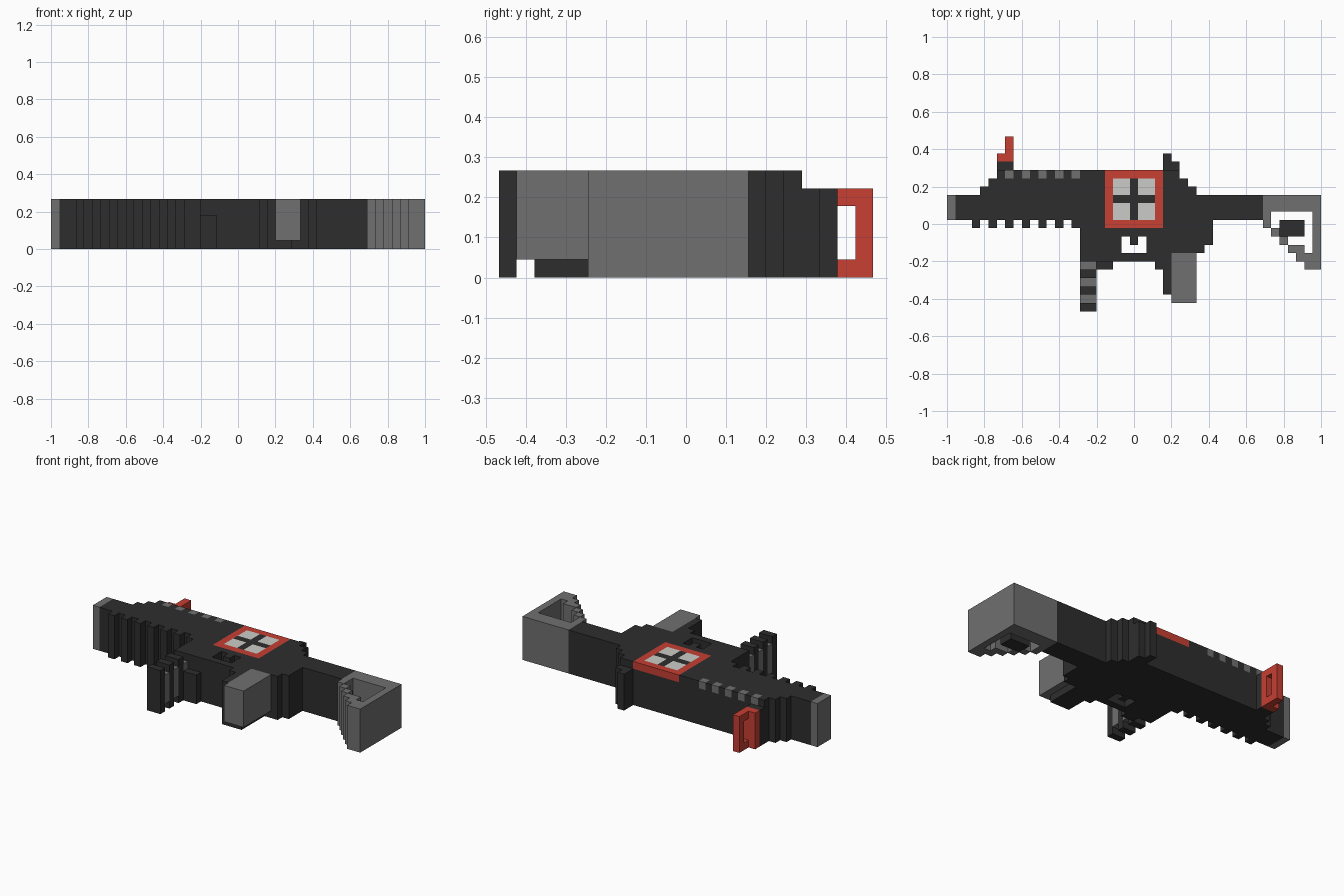
import bpy, bmesh

if "Cube" in bpy.data.objects:
    bpy.data.objects.remove(bpy.data.objects["Cube"])

U = 2 / 45  # one block; the model is 45 x 21 x 6 blocks


def material(name, rgb):
    m = bpy.data.materials.new(name)
    m.diffuse_color = (*rgb, 1)
    m.use_nodes = True
    m.node_tree.nodes["Principled BSDF"].inputs["Base Color"].default_value = m.diffuse_color
    return m


DARK = material("charcoal", (0.027, 0.027, 0.027))
GRAY = material("mid_gray", (0.16, 0.16, 0.16))
RED = material("red", (0.57, 0.05, 0.033))
PALE = material("pale_gray", (0.6, 0.6, 0.58))

cells, mats = {}, {}


def fill(part, mat, *boxes):
    """Fill boxes (x0, x1, y0, y1[, z0, z1]) with blocks; None carves."""
    mats[part] = mat
    for b in boxes:
        x0, x1, y0, y1, z0, z1 = b if len(b) == 6 else (*b, 0, 6)
        for x in range(x0, x1):
            for y in range(y0, y1):
                for z in range(z0, z1):
                    if mat is None:
                        cells.pop((x, y, z), None)
                    else:
                        cells[x, y, z] = part


# barrel, stepped upper body
fill("upper_body", DARK, (1, 38, 11, 14), (4, 30, 11, 15), (5, 29, 11, 16), (6, 28, 11, 17))
fill("muzzle", GRAY, (0, 1, 11, 14))
# teeth along the lower edge of the barrel
fill("lower_teeth", DARK, *[(x, x + 1, 10, 11) for x in range(3, 16, 2)])
# lower body with trigger opening
fill("lower_body", DARK, (16, 27, 6, 11), (27, 31, 7, 11), (31, 32, 8, 11),
     (18, 20, 5, 6, 0, 4), (25, 26, 5, 6), (26, 27, 2, 6))
fill("opening", None, (21, 24, 7, 8), (21, 22, 8, 9), (23, 24, 8, 9))
# front grip with recessed gray bands
fill("front_grip", DARK, *[(16, 18, y, y + 1) for y in (0, 2, 4)])
fill("front_grip_bands", GRAY, *[(16, 18, y, y + 1, 1, 5) for y in (1, 3, 5)])
# rear grip with dark under layer
fill("rear_grip_core", DARK, (27, 29, 2, 7, 0, 1))
fill("rear_grip", GRAY, (27, 30, 1, 7, 1, 6))
# sights
fill("rear_sight", DARK, (26, 27, 17, 19, 0, 5), (27, 28, 17, 18, 0, 5))
fill("front_sight_base", DARK, (6, 8, 17, 18, 0, 5))
fill("front_sight", RED, (6, 8, 18, 19, 0, 5), (7, 8, 19, 21, 0, 5))
fill("sight_window", None, (7, 8, 19, 20, 1, 4))
# gray studs along the upper edge
fill("edge_studs", GRAY, *[(x, x + 1, 16, 17, 5, 6) for x in range(7, 16, 2)])
# square panel with red frame and four pale squares
fill("panel_frame", RED, (19, 26, 10, 17, 5, 6))
fill("panel_center", DARK, (20, 25, 11, 16, 5, 6))
fill("panel_squares", PALE, *[(x, x + 2, y, y + 2, 5, 6) for x in (20, 23) for y in (11, 14)])
# open stock with stepped brace
fill("stock", GRAY, (38, 45, 12, 14), (44, 45, 5, 12), (38, 39, 10, 12), (39, 40, 9, 10),
     (40, 41, 8, 9), (41, 43, 7, 8), (42, 44, 6, 7), (43, 45, 5, 6))
fill("stock_insert", DARK, (40, 43, 9, 11, 0, 1))

# block face corners for each direction
FACES = {
    (1, 0, 0): ((1, 0, 0), (1, 1, 0), (1, 1, 1), (1, 0, 1)),
    (-1, 0, 0): ((0, 0, 0), (0, 0, 1), (0, 1, 1), (0, 1, 0)),
    (0, 1, 0): ((0, 1, 0), (0, 1, 1), (1, 1, 1), (1, 1, 0)),
    (0, -1, 0): ((0, 0, 0), (1, 0, 0), (1, 0, 1), (0, 0, 1)),
    (0, 0, 1): ((0, 0, 1), (1, 0, 1), (1, 1, 1), (0, 1, 1)),
    (0, 0, -1): ((0, 0, 0), (0, 1, 0), (1, 1, 0), (1, 0, 0)),
}

# one object per part, keeping only the exposed block faces
for part, mat in mats.items():
    if mat is None:
        continue
    bm, verts = bmesh.new(), {}

    def vert(p):
        if p not in verts:
            verts[p] = bm.verts.new((p[0] * U - 1, p[1] * U - 10.5 * U, p[2] * U))
        return verts[p]

    for (x, y, z), owner in cells.items():
        if owner != part:
            continue
        for (dx, dy, dz), quad in FACES.items():
            if (x + dx, y + dy, z + dz) not in cells:
                bm.faces.new([vert((x + a, y + b, z + c)) for a, b, c in quad])
    mesh = bpy.data.meshes.new(part)
    bm.to_mesh(mesh)
    bm.free()
    mesh.materials.append(mat)
    bpy.context.collection.objects.link(bpy.data.objects.new(part, mesh))
